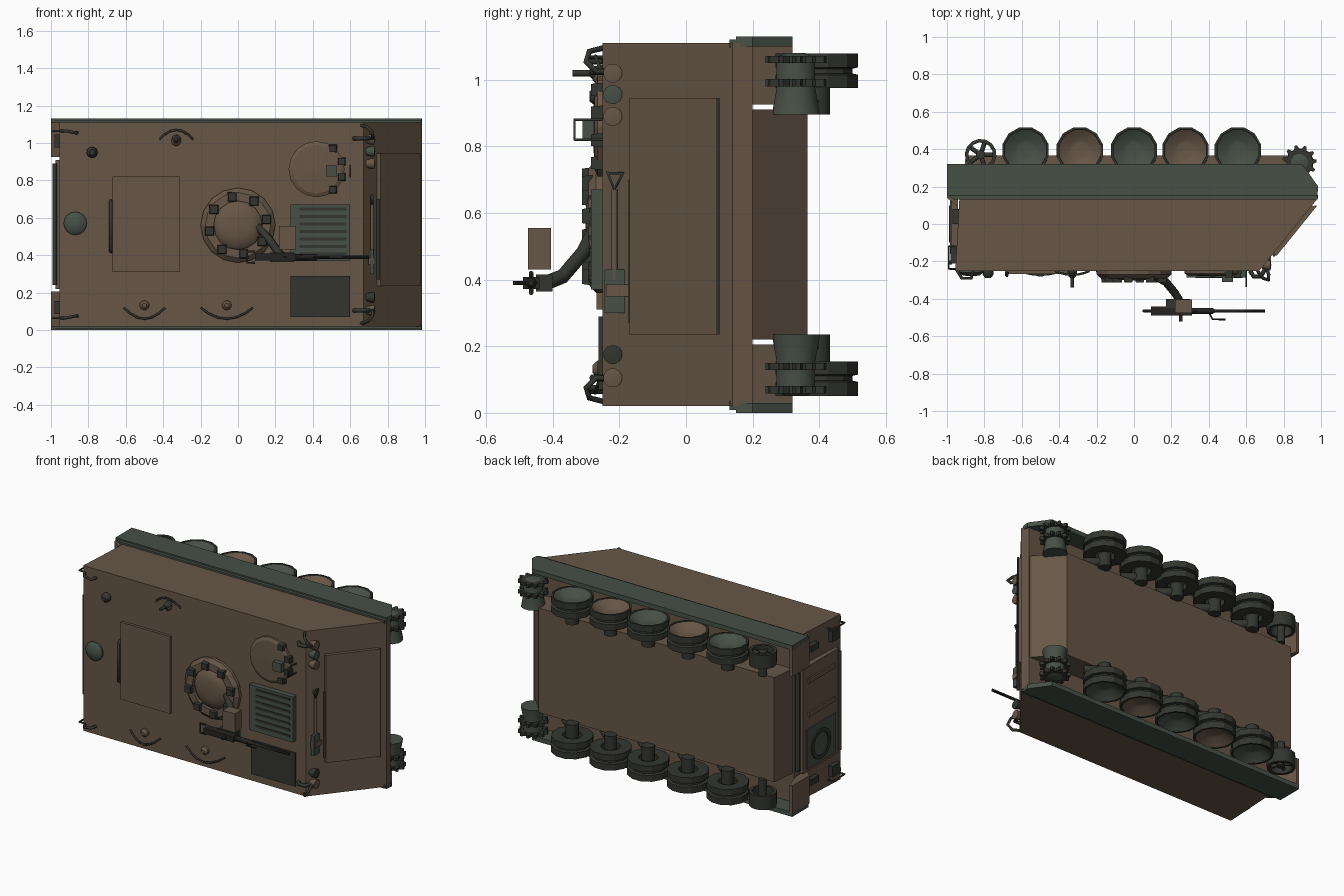
import bpy, bmesh, math
from mathutils import Vector, noise

if "Cube" in bpy.data.objects:
    bpy.data.objects.remove(bpy.data.objects["Cube"])

MID = 0.565          # middle of the vehicle's width, which runs along z
ROOF = -0.25         # the roof faces -y


def mat(name, rgb):
    m = bpy.data.materials.new(name)
    m.diffuse_color = (*rgb, 1)
    m.use_nodes = True
    m.node_tree.nodes["Principled BSDF"].inputs["Base Color"].default_value = m.diffuse_color
    return m


BROWN = mat("camo_brown", (0.135, 0.093, 0.062))
GREEN = mat("camo_green", (0.062, 0.080, 0.062))
DARK = mat("dark_olive", (0.033, 0.036, 0.028))
METAL = mat("gun_metal", (0.018, 0.017, 0.016))


def finish(name, bm, m, smooth=False):
    bmesh.ops.remove_doubles(bm, verts=bm.verts[:], dist=1e-5)
    bmesh.ops.recalc_face_normals(bm, faces=bm.faces[:])
    me = bpy.data.meshes.new(name)
    bm.to_mesh(me)
    bm.free()
    me.materials.append(m)
    ob = bpy.data.objects.new(name, me)
    bpy.context.collection.objects.link(ob)
    if smooth:
        bpy.context.view_layer.objects.active = ob
        ob.select_set(True)
        bpy.ops.object.shade_smooth_by_angle(angle=math.radians(40))
        ob.select_set(False)
    return ob


def prism(name, pts, z0, z1, m):
    """Extrude an xy outline along z."""
    bm = bmesh.new()
    a = [bm.verts.new((x, y, z0)) for x, y in pts]
    b = [bm.verts.new((x, y, z1)) for x, y in pts]
    bm.faces.new(a)
    bm.faces.new(b)
    for i in range(len(a)):
        j = (i + 1) % len(a)
        bm.faces.new((a[i], a[j], b[j], b[i]))
    return finish(name, bm, m)


def box(name, x, y, z, m):
    return prism(name, [(x[0], y[0]), (x[1], y[0]), (x[1], y[1]), (x[0], y[1])], z[0], z[1], m)


def lathe(name, c, axis, prof, m, n=16, ring=False, smooth=True):
    """Spin (radius, height) points around an axis through c."""
    A, c = Vector(axis), Vector(c)
    u = A.orthogonal().normalized()
    v = A.cross(u)
    bm = bmesh.new()
    rows = []
    for r, h in prof:
        rows.append([bm.verts.new(c + A * h + (u * math.cos(t) + v * math.sin(t)) * r)
                     for t in (2 * math.pi * k / n for k in range(n))])
    for i in range(len(rows) - (0 if ring else 1)):
        p, q = rows[i], rows[(i + 1) % len(rows)]
        for k in range(n):
            l = (k + 1) % n
            bm.faces.new((p[k], p[l], q[l], q[k]))
    bmesh.ops.dissolve_degenerate(bm, dist=1e-6, edges=bm.edges[:])
    return finish(name, bm, m, smooth)


def tube(name, pts, r, m, cyclic=False):
    cu = bpy.data.curves.new(name, 'CURVE')
    cu.dimensions, cu.bevel_depth, cu.bevel_resolution, cu.use_fill_caps = '3D', r, 1, True
    s = cu.splines.new('POLY')
    s.points.add(len(pts) - 1)
    for p, q in zip(s.points, pts):
        p.co = (*q, 1)
    s.use_cyclic_u = cyclic
    cu.materials.append(m)
    ob = bpy.data.objects.new(name, cu)
    bpy.context.collection.objects.link(ob)
    return ob


# Camouflage: green blobs as (u, v, radius u, radius v)
ROOF_BLOBS = [(-.6, 1.05, .2, .06), (-.1, 1.02, .15, .1), (.1, .92, .12, .1), (-.93, .82, .07, .18),
              (-.75, .62, .08, .06), (-.86, .1, .12, .1), (-.65, .2, .13, .1), (-.2, .3, .15, .1),
              (-.25, .62, .08, .1), (.28, .68, .16, .12), (.2, .1, .12, .12), (.45, .15, .1, .15),
              (.62, .95, .08, .1)]
FRONT_BLOBS = [(-.02, 1.05, .06, .06), (-.22, .55, .06, .12), (-.03, .78, .09, .08),
               (.1, .1, .13, .12), (-.22, 1.0, .05, .08), (-.2, .2, .05, .08)]


def is_green(c, n):
    w = 0.6 * noise.noise(c * 7)
    blob = lambda u, v, bl: max(1 - ((u - a) / p) ** 2 - ((v - b) / q) ** 2 for a, b, p, q in bl) + w > 0
    if n.y < -0.9:
        return blob(c.x, c.z, ROOF_BLOBS)
    if n.x > 0.4 and n.y < 0.1:
        return blob(c.y, c.z, FRONT_BLOBS)
    if n.y > 0.5:
        return not blob(c.x, c.z, [(-.64, .6, .14, .2)])
    return noise.noise(c * 3.2 + Vector((3.1, 1.7, 0))) + 0.2 * w > -0.05


def camo(ob, step=0.025):
    """Slice a mesh into small cells and paint each one brown or green."""
    bm = bmesh.new()
    bm.from_mesh(ob.data)
    if step:
        for ax in range(3):
            lo, hi = min(v.co[ax] for v in bm.verts), max(v.co[ax] for v in bm.verts)
            no = Vector([float(i == ax) for i in range(3)])
            for k in range(1, int((hi - lo) / step) + 1):
                bmesh.ops.bisect_plane(bm, geom=bm.verts[:] + bm.edges[:] + bm.faces[:],
                                       plane_co=no * (lo + k * step - 0.003), plane_no=no, dist=1e-5)
    bm.normal_update()
    for f in bm.faces:
        f.material_index = int(is_green(f.calc_center_median(), f.normal))
    bm.to_mesh(ob.data)
    bm.free()
    ob.data.materials.clear()
    ob.data.materials.append(BROWN)
    ob.data.materials.append(GREEN)
    return ob


# Hull
camo(prism("upper_hull", [(-.955, ROOF), (.67, ROOF), (.985, .14), (.975, .2), (-.93, .2)], .02, 1.11, BROWN))
camo(prism("lower_hull", [(-.92, .19), (.975, .19), (.82, .365), (-.9, .365)], .22, .91, BROWN))
UP = (0, -1, 0)

# Roof hatches and plates
camo(box("cargo_hatch", (-.67, -.31), (-.268, -.24), (.31, .82), BROWN))
tube("hatch_bar", [(-.68, -.255, .42), (-.68, -.275, .43), (-.68, -.275, .68), (-.68, -.255, .69)], .01, DARK)
box("engine_grille", (.28, .6), (-.285, -.24), (.37, .67), GREEN)
box("engine_hatch", (.28, .6), (-.262, -.24), (.07, .29), DARK)
for i in range(7):
    z = .40 + i * .04
    box("grille_slat", (.33, .58), (-.289, -.28), (z, z + .014), DARK)
lathe("vent_dome", (-.87, ROOF, .57), UP, [(.062, -.01), (.062, .01), (.045, .025), (0, .03)], GREEN)

# Commander cupola
camo(lathe("cupola_base", (0, ROOF, .56), UP, [(.2, -.01), (.2, .02), (.175, .042), (.13, .042), (.13, -.01)],
           BROWN, 16, True, False), None)
lathe("cupola_lid", (0, ROOF, .56), UP, [(.13, .02), (.11, .04), (.06, .05), (0, .052)], BROWN)
for k in range(8):
    t = k * math.pi / 4 + .2
    lathe("periscope", (.155 * math.cos(t), ROOF - .03, .56 + .155 * math.sin(t)), UP,
          [(0, 0), (.036, 0), (.03, .032), (0, .032)], DARK, 4, smooth=False)

# Driver hatch
camo(lathe("driver_hatch_ring", (.42, ROOF, .86), UP, [(.15, -.01), (.15, .015), (.13, .025), (0, .03)],
           BROWN, 16, smooth=False), None)
box("driver_sight", (.47, .53), (-.31, -.26), (.82, .88), GREEN)
for t in (-.9, -.3, .3, .9):
    lathe("driver_periscope", (.42 + .14 * math.cos(t), ROOF, .86 + .14 * math.sin(t)), UP,
          [(0, 0), (.03, 0), (.025, .035), (0, .035)], DARK, 4, smooth=False)

# Machine gun and its mount
tube("gun_arm", [(.1, -.27, .56), (.17, -.31, .48), (.22, -.37, .41), (.25, -.42, .39)], .022, DARK)
box("gun_cradle", (.17, .3), (-.45, -.4), (.365, .415), DARK)
box("gun_receiver", (.09, .31), (-.49, -.44), (.372, .408), METAL)
lathe("gun_barrel", (.3, -.465, .39), (1, 0, 0), [(0, 0), (.017, 0), (.017, .12), (.009, .13), (.009, .4), (0, .4)], METAL, 8)
tube("gun_grips", [(.09, -.465, .36), (.05, -.465, .36), (.05, -.465, .42), (.09, -.465, .42)], .007, METAL)
tube("gun_handle", [(.4, -.47, .39), (.42, -.51, .39), (.49, -.51, .39)], .005, METAL)
box("gun_sight", (.24, .26), (-.52, -.48), (.384, .396), METAL)
camo(box("ammo_box", (.22, .31), (-.475, -.405), (.43, .555), BROWN), .02)

# Front slope fittings: p is the position down the slope, measured by y
slope = lambda y, off=0: .67 + (y + .25) * .315 / .39 + off
vane = [(slope(-.16), -.16), (slope(.1), .1), (slope(.1, .02), .09), (slope(-.16, .02), -.17)]
camo(prism("trim_vane", vane, .235, .945, BROWN))
tube("vane_edge", [(slope(.095, .022), .095, .235), (slope(.095, .022), .095, .945)], .006, DARK)
tube("vane_hinge", [(slope(-.165, .01), -.165, .27), (slope(-.165, .01), -.165, .7)], .009, DARK)
sx = slope(-.21, .015)
tube("shovel_handle", [(sx, -.215, .4), (sx, -.215, .67)], .01, BROWN)
tube("shovel_grip", [(sx, -.215, .67), (sx, -.235, .72), (sx, -.19, .72)], .008, DARK, True)
box("shovel_blade", (sx - .012, sx + .008), (-.245, -.185), (.3, .43), GREEN)
box("axe_head", (sx - .02, sx + .015), (-.24, -.17), (.35, .385), BROWN)
for z, m in ((.105, BROWN), (.175, DARK), (.89, BROWN), (.955, GREEN), (1.02, BROWN)):
    lathe("headlight", (slope(-.22) - .01, -.22, z), (1, 0, 0),
          [(0, 0), (.02, 0), (.029, .03), (.029, .045), (0, .05)], m, 12)
    box("light_bracket", (.67, .7), (-.22, -.17), (z - .008, z + .008), DARK)

# Rear ramp, door and rails
camo(box("rear_ramp", (-.975, -.94), (-.2, .17), (.22, .91), BROWN))
lathe("door_ring", (-.975, .0, .36), (-1, 0, 0), [(.1, -.005), (.1, .015), (.075, .015), (.075, -.005)], DARK, 16, True)
box("ramp_door", (-.983, -.97), (-.16, .14), (.24, .5), GREEN)
tube("ramp_rail", [(-.98, -.205, .24), (-.98, -.205, .89)], .012, DARK)
tube("ramp_hinge", [(-.95, .19, .24), (-.95, .19, .89)], .016, DARK)
for z in (.58, .8):
    box("ramp_stay", (-.985, -.97), (-.15, .12), (z, z + .03), BROWN)

# Parts mirrored on both flanks; d is the distance outward from the middle
for s in (-1, 1):
    Z = lambda d: MID + s * d
    span = lambda a, b: sorted((Z(a), Z(b)))
    out = (0, 0, s)
    prism("track_skirt", [(-1, .15), (.98, .15), (.985, .2), (.9, .32), (-1, .32)], *span(.535, .565), GREEN)
    prism("skirt_lip", [(-.96, .13), (.98, .13), (.98, .155), (-1, .155)], *span(.53, .556), GREEN)
    camo(prism("rear_mudguard", [(-1, .14), (-.94, .09), (-.94, .2), (-.98, .32), (-1, .32)], *span(.36, .545), BROWN))
    for i, x in enumerate((-.58, -.29, 0, .275, .555)):
        dish = GREEN if i % 2 == 0 else BROWN
        lathe("wheel_tyre", (x, .393, Z(.41)), out,
              [(.06, 0), (.128, 0), (.128, .04), (.11, .044), (.11, .058), (.128, .062), (.128, .104), (.116, .104), (.112, .095), (.06, .04)],
              DARK, 12, True, False)
        lathe("wheel_dish", (x, .393, Z(.41)), out, [(.116, .1), (.06, .062), (.04, .058), (0, .06)], dish, 12)
        lathe("wheel_axle", (x, .393, Z(.33)), out, [(0, 0), (.04, 0), (.04, .09), (0, .09)], DARK, 10)
        tube("swing_arm", [(x, .393, Z(.37)), (x + .1, .32, Z(.365))], .028, DARK)
    # Toothed drive sprocket
    for d in (.415, .485):
        pts = []
        for k in range(44):
            r = .092 if k % 4 < 2 else .07
            t = 2 * math.pi * k / 44
            pts.append((.885 + r * math.cos(t), .33 + r * math.sin(t)))
        prism("drive_sprocket", pts, *span(d, d + .022), DARK)
    lathe("final_drive", (.885, .33, Z(.33)), out, [(0, 0), (.075, 0), (.06, .08), (.06, .17), (.03, .185), (0, .185)], GREEN, 12)
    # Spoked idler
    lathe("idler_rim", (-.82, .37, Z(.42)), out, [(.085, 0), (.085, .09), (.066, .09), (.066, 0)], DARK, 14, True)
    lathe("idler_hub", (-.82, .37, Z(.34)), out, [(0, 0), (.025, 0), (.025, .16), (0, .165)], DARK, 10)
    for k in range(5):
        t = k * 2 * math.pi / 5
        tube("idler_spoke", [(-.82, .37, Z(.48)), (-.82 + .075 * math.cos(t), .37 + .075 * math.sin(t), Z(.48))], .012, DARK)
    # Lifting eyes, rear lamps and light guards
    tube("front_guard", [(.66, -.25, Z(.53)), (.69, -.29, Z(.52)), (.72, -.3, Z(.49)), (.72, -.27, Z(.46)), (.7, -.21, Z(.46))], .009, DARK)
    tube("front_eye", [(.62, -.25, Z(.46)), (.64, -.28, Z(.46)), (.68, -.28, Z(.46)), (.7, -.24, Z(.46))], .012, DARK)
    tube("rear_eye", [(-.95, -.24, Z(.5)), (-.92, -.29, Z(.5)), (-.87, -.29, Z(.49)), (-.86, -.25, Z(.49))], .009, DARK)
    box("rear_lamp", (-.98, -.945), (-.21, -.13), span(.41, .48), DARK)
    tube("rear_lamp_guard", [(-.95, -.24, Z(.5)), (-.99, -.24, Z(.5)), (-.99, -.12, Z(.5)), (-.95, -.12, Z(.5))], .006, DARK)
    box("tow_shackle", (-.97, -.93), (.0, .08), span(.42, .46), DARK)

# Roof tie-down rails and antenna mount
for x, z, w, dz in ((-.5, .12, .11, -.06), (-.06, .12, .14, -.06), (-.33, 1.02, .09, .05)):
    tube("roof_rail", [(x + w * u, -.252 - .02 * (1 - u * u), z + dz * (1 - u * u)) for u in (-1, -.7, -.35, 0, .35, .7, 1)], .006, DARK)
    lathe("rail_boss", (x, ROOF, z - dz * .2), UP, [(.026, -.01), (.026, .015), (.012, .03), (0, .03)], BROWN, 10)
lathe("antenna_mount", (-.33, ROOF, 1.02), UP, [(.025, 0), (.02, .03), (.01, .04), (.01, .09), (0, .09)], DARK, 10)
lathe("roof_fitting", (-.78, ROOF, .95), UP, [(.03, 0), (.03, .02), (.015, .04), (0, .04)], DARK, 10)
tube("driver_guard", [(.6, -.25, .82), (.6, -.335, .82), (.6, -.335, .88), (.6, -.25, .88)], .005, DARK)
